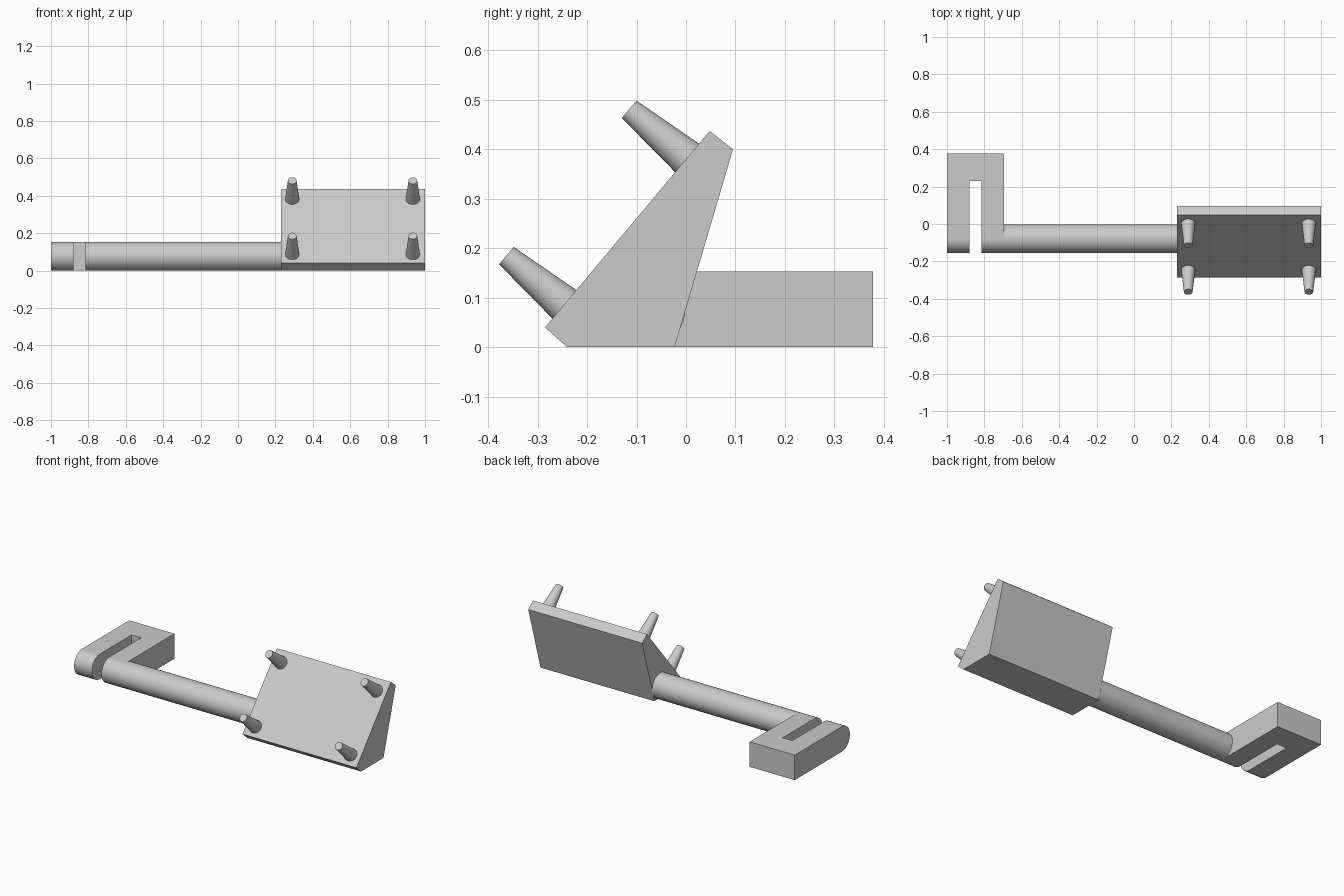
import bpy, bmesh, math
from mathutils import Vector

cube = bpy.data.objects.get("Cube")
if cube:
    bpy.data.objects.remove(cube, do_unlink=True)

grey = bpy.data.materials.new("light grey")
grey.use_nodes = True
colour = (0.6, 0.6, 0.6, 1)
grey.diffuse_color = colour
grey.node_tree.nodes["Principled BSDF"].inputs["Base Color"].default_value = colour

R = 0.0765               # rod radius
ROD_Y, ROD_Z = -0.078, R


def finish(obj, name):
    obj.name = name
    obj.data.materials.clear()
    obj.data.materials.append(grey)
    bpy.ops.object.select_all(action='DESELECT')
    obj.select_set(True)
    bpy.context.view_layer.objects.active = obj
    bpy.ops.object.shade_smooth_by_angle(angle=math.radians(30))
    return obj


def extrude_x(name, profile, x0, x1):
    """Solid made by sweeping a (y, z) profile along x."""
    bm = bmesh.new()
    face = bm.faces.new([bm.verts.new((x0, y, z)) for y, z in profile])
    swept = bmesh.ops.extrude_face_region(bm, geom=[face])["geom"]
    bmesh.ops.translate(bm, vec=(x1 - x0, 0, 0),
                        verts=[v for v in swept if isinstance(v, bmesh.types.BMVert)])
    bmesh.ops.recalc_face_normals(bm, faces=bm.faces)
    mesh = bpy.data.meshes.new(name)
    bm.to_mesh(mesh)
    bm.free()
    obj = bpy.data.objects.new(name, mesh)
    bpy.context.collection.objects.link(obj)
    return finish(obj, name)


def round_bar(name, start, end, r1, r2):
    """Cylinder or cone frustum between two points."""
    start, end = Vector(start), Vector(end)
    axis = end - start
    bpy.ops.mesh.primitive_cone_add(vertices=48, radius1=r1, radius2=r2,
                                    depth=axis.length, location=(start + end) / 2)
    obj = bpy.context.object
    obj.rotation_euler = axis.to_track_quat('Z', 'Y').to_euler()
    return finish(obj, name)


# Slotted clamp: round nose, square back
arc = [math.radians(90 + 180 * i / 24) for i in range(25)]
nose = [(ROD_Y + R * math.cos(a), ROD_Z + R * math.sin(a)) for a in arc]
clamp = extrude_x("slotted_clamp", nose + [(0.378, 0), (0.378, 2 * R)], -1, -0.695)

slot = extrude_x("slot_cutter", [(-0.3, -0.1), (0.23, -0.1), (0.23, 0.3), (-0.3, 0.3)],
                 -0.88, -0.815)
slot.hide_render = True
cut = clamp.modifiers.new("slot", 'BOOLEAN')
cut.operation = 'DIFFERENCE'
cut.solver = 'EXACT'
cut.object = slot
bpy.context.view_layer.objects.active = clamp
bpy.ops.object.modifier_apply(modifier=cut.name)
bpy.data.objects.remove(slot, do_unlink=True)
finish(clamp, "slotted_clamp")

# Connecting rod
round_bar("connecting_rod", (-0.695, ROD_Y, ROD_Z), (0.23, ROD_Y, ROD_Z), R, R)

# Wedge block with a sloping front face
low, high = Vector((-0.285, 0.04)), Vector((0.048, 0.437))
extrude_x("wedge_block", [low, (-0.24, 0), (-0.023, 0), (0.095, 0.4), high], 0.23, 1)

# Tapered pegs standing square to the slope
slope = (high - low).normalized()
normal = Vector((0, -slope.y, slope.x))
for row, along in (("lower", 0.061), ("upper", 0.447)):
    foot = low + slope * along
    for side, x in (("right", 0.29), ("left", 0.935)):
        base = Vector((x, foot.x, foot.y))
        round_bar(f"{row}_{side}_peg", base - normal * 0.004, base + normal * 0.153,
                  0.038, 0.023)
